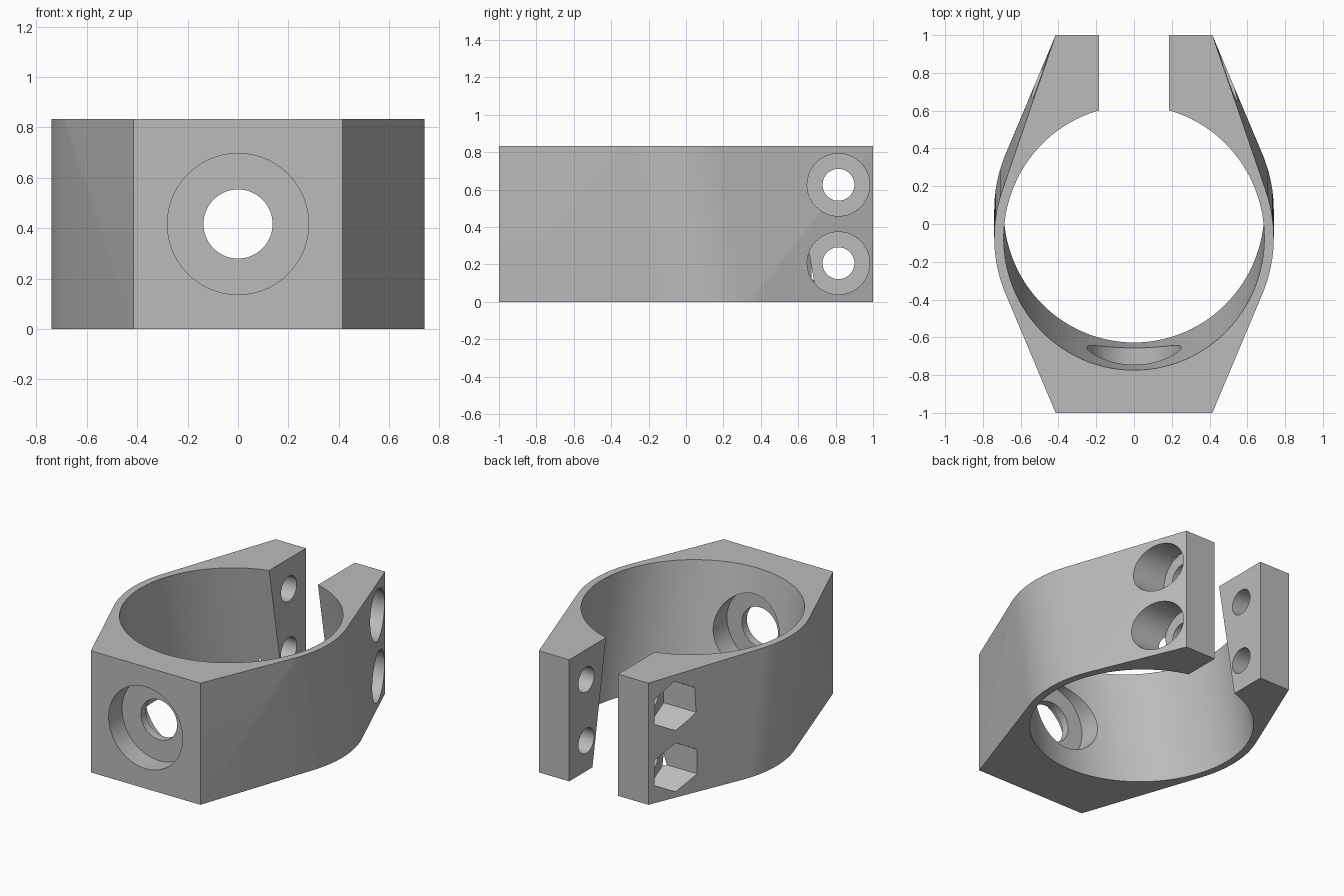
import bpy
import bmesh
import math
from mathutils import Matrix, Vector

HEIGHT = 0.833
TILT = math.radians(10)
MID = HEIGHT / 2
SIDES = 128

old = bpy.data.objects.get("Cube")
if old:
    bpy.data.objects.remove(old, do_unlink=True)

grey = bpy.data.materials.new("plain grey")
grey.use_nodes = True
colour = (0.5, 0.5, 0.5, 1)
grey.diffuse_color = colour
grey.node_tree.nodes["Principled BSDF"].inputs["Base Color"].default_value = colour


def finish(name, bm):
    bmesh.ops.recalc_face_normals(bm, faces=bm.faces)
    mesh = bpy.data.meshes.new(name)
    bm.to_mesh(mesh)
    bm.free()
    mesh.materials.append(grey)
    obj = bpy.data.objects.new(name, mesh)
    bpy.context.collection.objects.link(obj)
    return obj


def rod(name, start, end, radius, sides=SIDES, spin=0.0):
    """Solid rod between two points."""
    start, end = Vector(start), Vector(end)
    axis = end - start
    turn = axis.to_track_quat('Z', 'Y').to_matrix().to_4x4()
    bm = bmesh.new()
    bmesh.ops.create_cone(
        bm, cap_ends=True, segments=sides, radius1=radius, radius2=radius,
        depth=axis.length,
        matrix=Matrix.Translation((start + end) / 2) @ turn @ Matrix.Rotation(spin, 4, 'Z'))
    return finish(name, bm)


# Clamp body: hull around a tilted sleeve and the flat front and back ends
bm = bmesh.new()
for z in (0, HEIGHT):
    shift = (MID - z) * math.tan(TILT)
    for i in range(SIDES):
        a = math.tau * i / SIDES
        bm.verts.new((0.74 * math.cos(a),
                      shift + 0.74 / math.cos(TILT) * math.sin(a), z))
    for x in (-0.415, 0.415):
        for y in (-1, 1):
            bm.verts.new((x, y, z))
hull = bmesh.ops.convex_hull(bm, input=bm.verts)
bmesh.ops.delete(bm, geom=[v for v in bm.verts if not v.link_faces], context='VERTS')
bmesh.ops.dissolve_limit(bm, angle_limit=0.001, verts=bm.verts, edges=bm.edges)
body = finish("clamp_body", bm)

cutters = []

# Tilted main bore
axis = Vector((0, -math.sin(TILT), math.cos(TILT)))
centre = Vector((0, 0, MID))
cutters.append(rod("bore_cutter", centre - axis, centre + axis, 0.69, 192))

# Clamping gap between the back jaws
bm = bmesh.new()
bmesh.ops.create_cube(bm, size=1, matrix=Matrix.Translation((0, 0.8, MID))
                      @ Matrix.Diagonal((0.37, 1, 2, 1)))
cutters.append(finish("gap_cutter", bm))

# Front mounting hole, recessed from both sides
cutters += [
    rod("front_hole_cutter", (0, -1.2, MID), (0, -0.5, MID), 0.137),
    rod("front_recess_cutter", (0, -1.2, MID), (0, -0.855, MID), 0.28),
    rod("inner_recess_cutter", (0, -0.8, MID), (0, -0.3, MID), 0.25),
]

# Jaw bolt holes: round head recess on one side, hexagonal nut recess on the other
for z in (0.207, 0.626):
    cutters += [
        rod("bolt_hole_cutter", (-1, 0.815, z), (1, 0.815, z), 0.085, 64),
        rod("bolt_head_cutter", (0.3, 0.815, z), (1, 0.815, z), 0.167, 96),
    ]
    nut = rod("nut_cutter", (-1, 0.815, z), (-0.3, 0.815, z), 0.167, 6)
    # Turn the hexagon so that a corner points up
    top = max(nut.data.vertices, key=lambda v: v.co.z).co
    lean = math.atan2(top.y - 0.815, top.z - z)
    pivot = Matrix.Translation((0, 0.815, z))
    nut.data.transform(pivot @ Matrix.Rotation(lean, 4, 'X') @ pivot.inverted())
    cutters.append(nut)

# Cut every opening and discard the cutters
bpy.ops.object.select_all(action='DESELECT')
body.select_set(True)
bpy.context.view_layer.objects.active = body
for cutter in cutters:
    mod = body.modifiers.new(cutter.name, 'BOOLEAN')
    mod.operation = 'DIFFERENCE'
    mod.solver = 'EXACT'
    mod.object = cutter
    bpy.ops.object.modifier_apply(modifier=mod.name)
    bpy.data.objects.remove(cutter, do_unlink=True)

bpy.ops.object.shade_smooth_by_angle(angle=math.radians(20))
weighted = body.modifiers.new("even_shading", 'WEIGHTED_NORMAL')
weighted.keep_sharp = True
